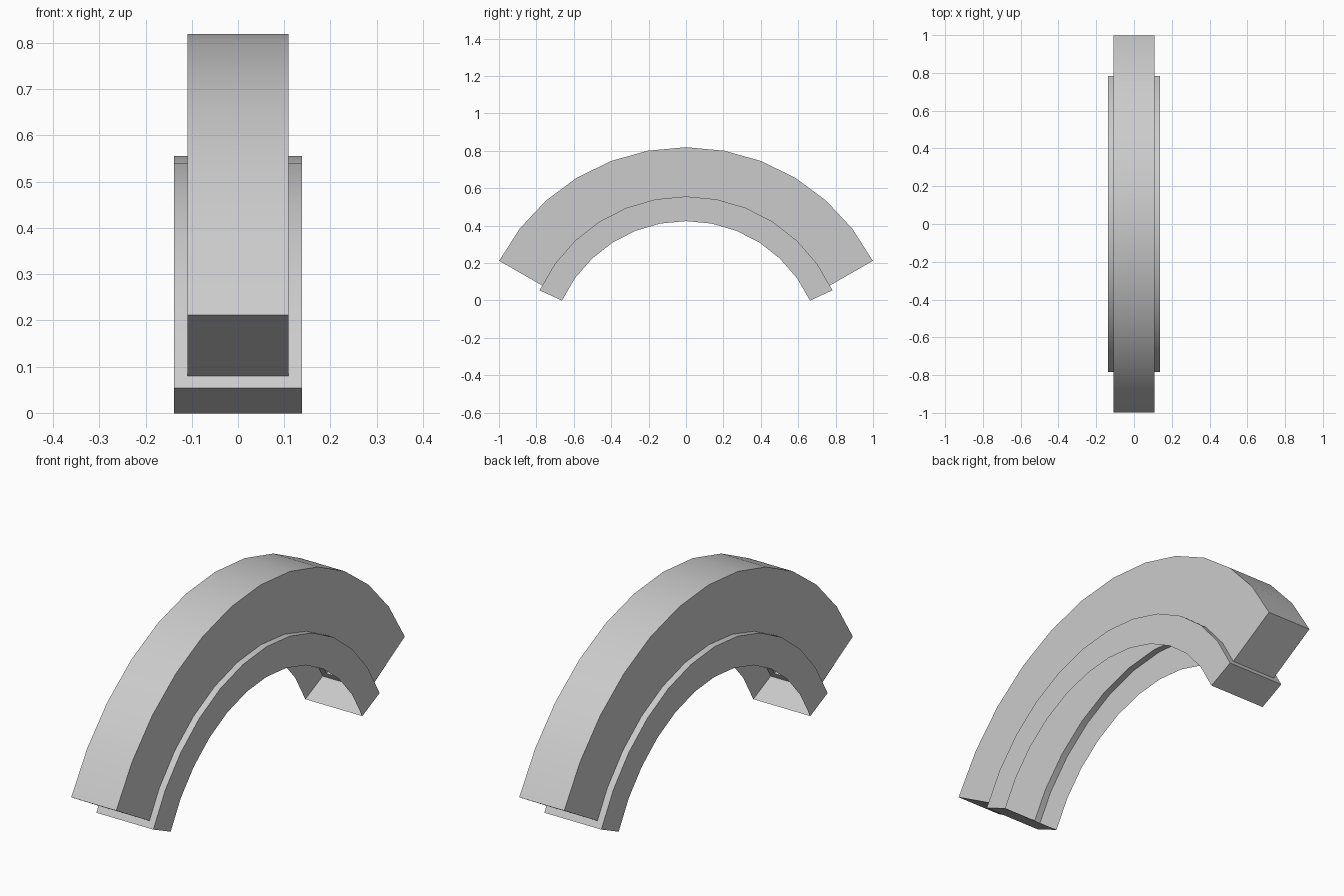
import bpy, bmesh
from math import sin, cos, atan2, hypot, radians

if "Cube" in bpy.data.objects:
    bpy.data.objects.remove(bpy.data.objects["Cube"])

CENTRE_Z = -0.306
SEGMENTS = 12
HALF_WIDTH = 0.138
R_INNER, R_STEP, R_OUTER = 0.73, 0.862, 1.125
END_ANGLE, PAD_END_ANGLE = radians(65.3), radians(62.6)


def place(v, radius, angle):
    v.co.y = radius * sin(angle)
    v.co.z = CENTRE_Z + radius * cos(angle)


def angle_of(v):
    return atan2(v.co.y, v.co.z - CENTRE_Z)


bm = bmesh.new()

# Curved strip at the step radius
rings = []
for i in range(SEGMENTS + 1):
    a = END_ANGLE * (2 * i / SEGMENTS - 1)
    pair = [bm.verts.new((x, 0, 0)) for x in (-HALF_WIDTH, HALF_WIDTH)]
    for v in pair:
        place(v, R_STEP, a)
    rings.append(pair)
strip = [bm.faces.new((p[0], p[1], q[1], q[0])) for p, q in zip(rings, rings[1:])]

# Skirt towards the centre: side and end walls of the shoe, open underneath
border = [e for e in bm.edges if e.is_boundary]
skirt = bmesh.ops.extrude_edge_only(bm, edges=border)["geom"]
for v in skirt:
    if isinstance(v, bmesh.types.BMVert):
        place(v, R_INNER, angle_of(v))

# Narrow ledge all round, then the thick pad raised from it
bm.normal_update()
bmesh.ops.inset_region(bm, faces=strip, thickness=0.029, use_even_offset=True)
raised = bmesh.ops.extrude_face_region(bm, geom=strip)["geom"]
old = [f for f in strip if f.is_valid]
if old:
    bmesh.ops.delete(bm, geom=old, context='FACES')
top = [v for v in raised if isinstance(v, bmesh.types.BMVert)]
top.sort(key=angle_of)
for i, v in enumerate(top):
    place(v, R_OUTER, PAD_END_ANGLE * (2 * (i // 2) / SEGMENTS - 1))

bmesh.ops.recalc_face_normals(bm, faces=bm.faces[:])
mesh = bpy.data.meshes.new("arched_pad")
bm.to_mesh(mesh)
bm.free()
obj = bpy.data.objects.new("arched_pad", mesh)
bpy.context.collection.objects.link(obj)

# Smooth along the curve, sharp at the steps
bpy.context.view_layer.objects.active = obj
obj.select_set(True)
bpy.ops.object.shade_smooth_by_angle(angle=radians(30))
